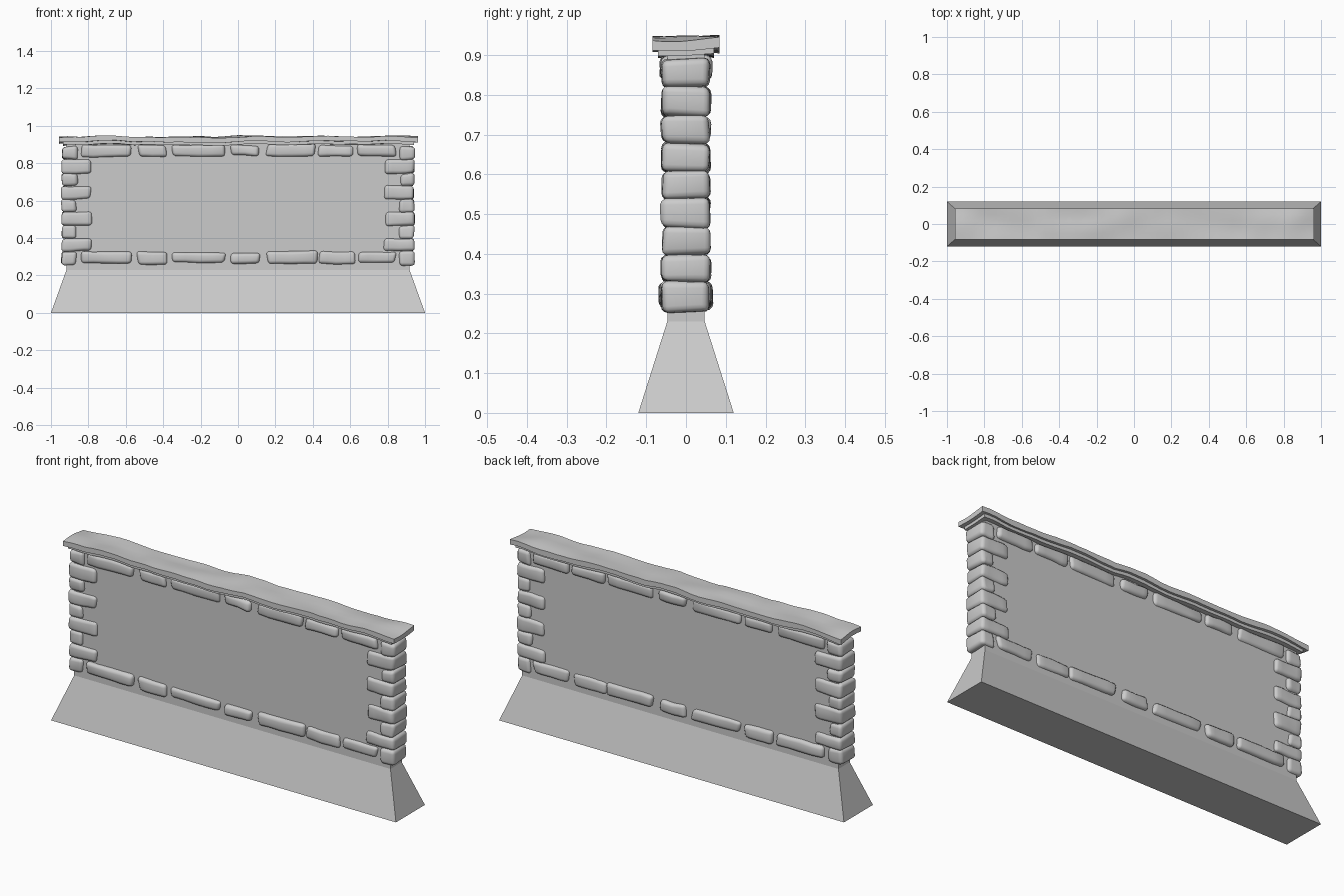
import bpy, bmesh, math, random
from mathutils import Vector, noise

if "Cube" in bpy.data.objects:
    bpy.data.objects.remove(bpy.data.objects["Cube"])

random.seed(7)


def finish(name, bm, smooth=None):
    bmesh.ops.recalc_face_normals(bm, faces=bm.faces)
    me = bpy.data.meshes.new(name)
    bm.to_mesh(me)
    bm.free()
    ob = bpy.data.objects.new(name, me)
    bpy.context.collection.objects.link(ob)
    if smooth:
        bpy.ops.object.select_all(action='DESELECT')
        ob.select_set(True)
        bpy.context.view_layer.objects.active = ob
        bpy.ops.object.shade_smooth_by_angle(angle=math.radians(smooth))
    return ob


def lofted(name, rings):
    # stacked rectangles: (half x, half y, z)
    bm = bmesh.new()
    loops = [[bm.verts.new((sx * hx, sy * hy, z))
              for sx, sy in ((-1, -1), (1, -1), (1, 1), (-1, 1))] for hx, hy, z in rings]
    for a, b in zip(loops, loops[1:]):
        for i in range(4):
            bm.faces.new((a[i], a[(i + 1) % 4], b[(i + 1) % 4], b[i]))
    bm.faces.new(loops[0][::-1])
    bm.faces.new(loops[-1])
    return finish(name, bm)


def stones(name, boxes, jitter):
    # rounded, slightly irregular blocks: (x0, x1, half depth, z0, z1)
    out = bmesh.new()
    for x0, x1, hy, z0, z1 in boxes:
        bm = bmesh.new()
        bmesh.ops.create_cube(bm, size=1)
        size = Vector((x1 - x0, 2 * hy, z1 - z0))
        mid = Vector(((x0 + x1) / 2, 0, (z0 + z1) / 2))
        for v in bm.verts:
            j = Vector([random.uniform(-1, 1) for _ in range(3)])
            j = Vector((j.x * jitter, j.y * 0.003, j.z * 0.004))
            v.co = mid + v.co * size + j
        bmesh.ops.bevel(bm, geom=bm.edges[:], offset=0.017, segments=3,
                        profile=0.5, affect='EDGES', clamp_overlap=True)
        # cut long blocks so that their outline can undulate
        for f in (0.25, 0.5, 0.75):
            bmesh.ops.bisect_plane(bm, geom=bm.verts[:] + bm.edges[:] + bm.faces[:],
                                   plane_co=(x0 + f * (x1 - x0), 0, 0), plane_no=(1, 0, 0))
        for v in bm.verts:
            v.co += noise.noise_vector(v.co * 14) * 0.005
        me = bpy.data.meshes.new("stone_part")
        bm.to_mesh(me)
        bm.free()
        out.from_mesh(me)
        bpy.data.meshes.remove(me)
    return finish(name, out, 40)


def plank(name, x0, x1, hy, z, thick, wave, seed):
    # wavy board: heights vary along x and a little across y
    bm = bmesh.new()
    nx, ny = 44, 5
    grid = []
    for side in (0, 1):
        layer = []
        for i in range(nx + 1):
            row = []
            for j in range(ny + 1):
                x = x0 + (x1 - x0) * i / nx
                y = -hy + 2 * hy * j / ny
                h = noise.noise(Vector((x * 4.5, y * 7, seed))) * wave
                h += noise.noise(Vector((x * 11, y * 9, seed + 5))) * wave * 0.35
                t = thick * (1 + 0.35 * noise.noise(Vector((x * 6, y * 8, seed + 9))))
                row.append(bm.verts.new((x, y, z + h - side * t)))
            layer.append(row)
        grid.append(layer)
    for g in grid:
        for i in range(nx):
            for j in range(ny):
                bm.faces.new((g[i][j], g[i + 1][j], g[i + 1][j + 1], g[i][j + 1]))
    rim = [(i, 0) for i in range(nx)] + [(nx, j) for j in range(ny)]
    rim += [(i, ny) for i in range(nx, 0, -1)] + [(0, j) for j in range(ny, 0, -1)]
    t, b = grid
    for (i, j), (k, l) in zip(rim, rim[1:] + rim[:1]):
        bm.faces.new((t[i][j], b[i][j], b[k][l], t[k][l]))
    return finish(name, bm, 35)


# flared footing with the plain wall panel above it
lofted("footing_and_wall", [(1, 0.12, 0), (0.917, 0.047, 0.23), (0.917, 0.047, 0.915)])

# corner stones, alternating short and long
levels = [0.255, 0.33, 0.397, 0.466, 0.54, 0.606, 0.68, 0.746, 0.82, 0.89]
for side, name in ((-1, "left_corner_stones"), (1, "right_corner_stones")):
    boxes = []
    for i, (z0, z1) in enumerate(zip(levels, levels[1:])):
        inner = (0.785 if i % 2 else 0.863) + random.uniform(-0.006, 0.006)
        xs = sorted((side * 0.943, side * inner))
        boxes.append((xs[0], xs[1], 0.061, z0, z1))
    stones(name, boxes, 0.004)

# stone courses along the bottom and top of the panel, visible on both faces
spans = [(-0.84, -0.57), (-0.535, -0.38), (-0.35, -0.07), (-0.04, 0.115),
         (0.15, 0.42), (0.43, 0.62), (0.645, 0.845)]
for name, z0, z1 in (("bottom_course", 0.262, 0.328), ("top_course", 0.836, 0.9)):
    stones(name, [(a, b, random.uniform(0.06, 0.066), z0 + random.uniform(-0.002, 0.005),
                   z1 - random.uniform(-0.002, 0.005)) for a, b in spans], 0.01)

# weathered coping boards
plank("coping_lower_board", -0.935, 0.94, 0.071, 0.925, 0.024, 0.014, 3.1)
plank("coping_top_board", -0.957, 0.963, 0.084, 0.943, 0.026, 0.017, 3.1)
